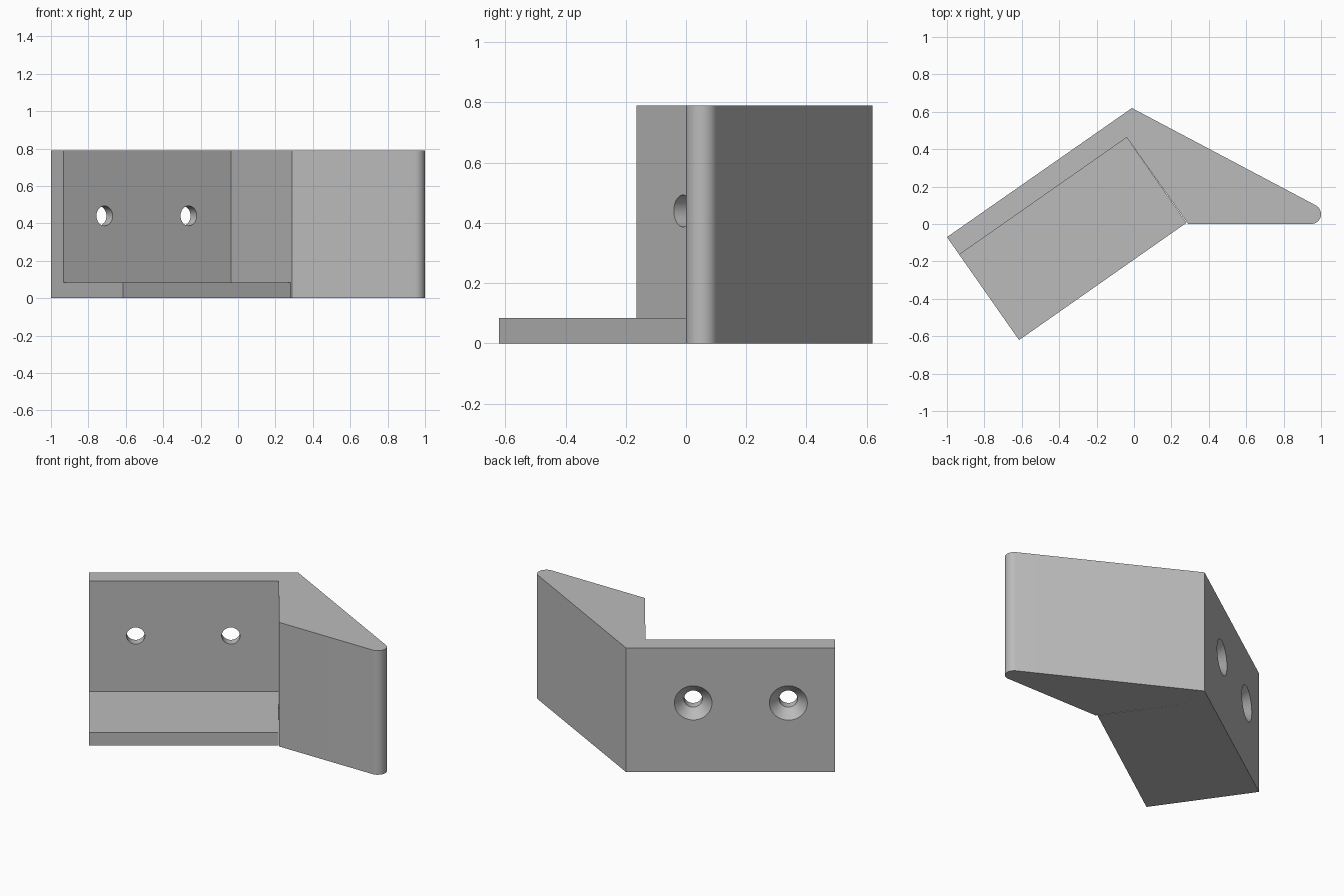
import bpy, bmesh, math
from mathutils import Vector, Matrix

cube = bpy.data.objects.get("Cube")
if cube:
    bpy.data.objects.remove(cube, do_unlink=True)

HEIGHT, LEDGE_H = 0.79, 0.085
PLATE_T, LEDGE_D, PLATE_L = 0.115, 0.557, 1.093
ANGLE = math.radians(35)
ORIGIN = Vector((-1.0, -0.07))
ALONG = Vector((math.cos(ANGLE), math.sin(ANGLE)))
INWARD = Vector((math.sin(ANGLE), -math.cos(ANGLE)))

grey = bpy.data.materials.new("light grey")
grey.use_nodes = True
grey.diffuse_color = (0.5, 0.5, 0.5, 1)
grey.node_tree.nodes["Principled BSDF"].inputs["Base Color"].default_value = (0.5, 0.5, 0.5, 1)


def at(u, v):
    """Plan point: u along the tilted plate, v inward from its back."""
    return ORIGIN + ALONG * u + INWARD * v


def finish(name, bm):
    bmesh.ops.recalc_face_normals(bm, faces=bm.faces)
    mesh = bpy.data.meshes.new(name)
    bm.to_mesh(mesh)
    bm.free()
    mesh.materials.append(grey)
    obj = bpy.data.objects.new(name, mesh)
    bpy.context.collection.objects.link(obj)
    return obj


def extrude_outline(name, points, height):
    bm = bmesh.new()
    face = bm.faces.new([bm.verts.new((p[0], p[1], 0)) for p in points])
    top = bmesh.ops.extrude_face_region(bm, geom=[face])["geom"]
    verts = [g for g in top if isinstance(g, bmesh.types.BMVert)]
    bmesh.ops.translate(bm, verts=verts, vec=(0, 0, height))
    return finish(name, bm)


def screw_cutter(name, u, z, radius=0.053, head=0.11, steps=48):
    """Revolved cutter for a countersunk hole, opening at the plate's back."""
    lip = 0.02
    rings = [(-lip, head + lip), (head - radius, radius), (PLATE_T + 0.05, radius)]
    side = ALONG.to_3d()
    bm = bmesh.new()
    loops = []
    for depth, r in rings:
        centre = at(u, depth).to_3d() + Vector((0, 0, z))
        loops.append([bm.verts.new(centre + r * (side * math.cos(a) + Vector((0, 0, math.sin(a)))))
                      for a in (math.tau * i / steps for i in range(steps))])
    for a, b in zip(loops, loops[1:]):
        for i in range(steps):
            j = (i + 1) % steps
            bm.faces.new((a[i], a[j], b[j], b[i]))
    bm.faces.new(loops[0])
    bm.faces.new(loops[-1])
    return finish(name, bm)


def combine(target, other, operation):
    mod = target.modifiers.new(operation.lower(), 'BOOLEAN')
    mod.operation, mod.solver, mod.object = operation, 'EXACT', other
    bpy.context.view_layer.objects.active = target
    bpy.ops.object.modifier_apply(modifier=mod.name)
    bpy.data.objects.remove(other, do_unlink=True)


# Plate and wedge arm in one outline, with a rounded tip
R = 0.053
slope = math.radians(62)
tip = [(1 - R + R * math.cos(a), R + R * math.sin(a))
       for a in (slope - (slope + math.pi / 2) * i / 16 for i in range(17))]
outline = [at(0, 0), Vector((-0.011, 0.62)), *tip, Vector((0.29, 0)),
           at(PLATE_L, PLATE_T), at(0, PLATE_T)]
bracket = extrude_outline("corner_bracket", outline, HEIGHT)

# Low ledge along the foot of the plate
deep, overlap = PLATE_T + LEDGE_D, 0.04
ledge = extrude_outline("ledge", [at(0, PLATE_T - overlap), at(0, deep), at(PLATE_L, deep),
                                  at(PLATE_L, PLATE_T - overlap)], LEDGE_H)
combine(bracket, ledge, 'UNION')

# Two countersunk screw holes
for i, u in enumerate((0.269, 0.818)):
    combine(bracket, screw_cutter(f"screw_hole_{i}", u, 0.44), 'DIFFERENCE')

# Smooth the tip and holes, keep the corners sharp
bpy.ops.object.select_all(action='DESELECT')
bracket.select_set(True)
bpy.context.view_layer.objects.active = bracket
bpy.ops.object.shade_smooth_by_angle(angle=math.radians(25))
